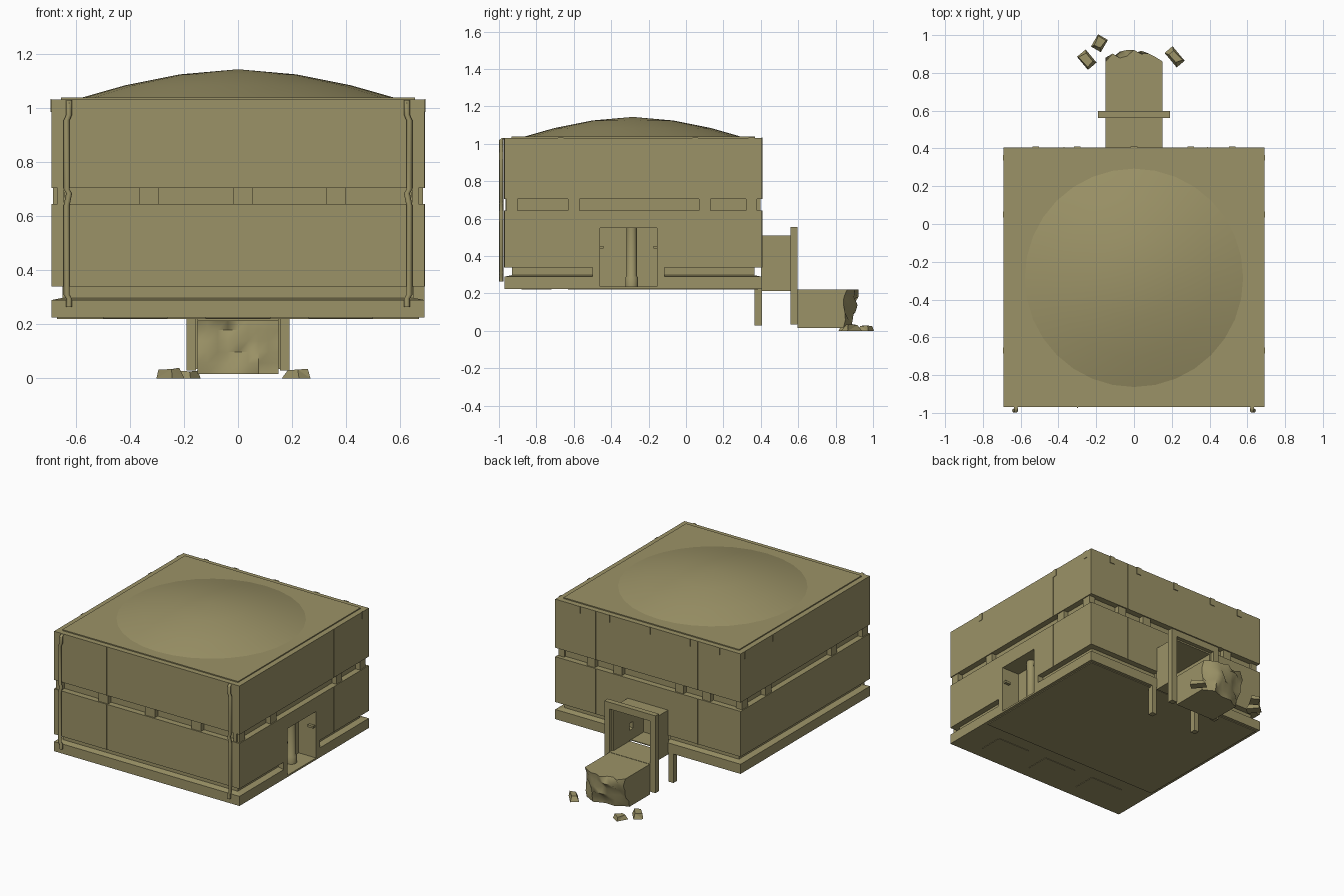
import bpy, bmesh, math, random
from mathutils import Vector

if "Cube" in bpy.data.objects:
    bpy.data.objects.remove(bpy.data.objects["Cube"])

random.seed(4)
mat = bpy.data.materials.new("sandy_tan")
mat.diffuse_color = (0.33, 0.29, 0.135, 1)
mat.use_nodes = True
mat.node_tree.nodes["Principled BSDF"].inputs["Base Color"].default_value = mat.diffuse_color


def finish(name, bm, smooth=None):
    me = bpy.data.meshes.new(name)
    bm.to_mesh(me)
    bm.free()
    me.materials.append(mat)
    ob = bpy.data.objects.new(name, me)
    bpy.context.collection.objects.link(ob)
    if smooth:
        bpy.ops.object.select_all(action='DESELECT')
        ob.select_set(True)
        bpy.context.view_layer.objects.active = ob
        bpy.ops.object.shade_smooth_by_angle(angle=math.radians(smooth))
    return ob


def boxes(name, spans):
    """One object from several (x0, x1, y0, y1, z0, z1) boxes."""
    bm = bmesh.new()
    for x0, x1, y0, y1, z0, z1 in spans:
        for v in bmesh.ops.create_cube(bm, size=1)["verts"]:
            v.co = Vector((x0 + (v.co.x + .5) * (x1 - x0),
                           y0 + (v.co.y + .5) * (y1 - y0),
                           z0 + (v.co.z + .5) * (z1 - z0)))
    return finish(name, bm)


def loft(bm, rings):
    """Skin closed rings of points and cap both ends."""
    vs = [[bm.verts.new(p) for p in r] for r in rings]
    n = len(vs[0])
    for a, b in zip(vs, vs[1:]):
        for i in range(n):
            bm.faces.new((a[i], a[(i + 1) % n], b[(i + 1) % n], b[i]))
    bm.faces.new(vs[0][::-1])
    bm.faces.new(vs[-1])


X, Y0, Y1 = 0.69, -0.97, 0.405

# Building body: square profile with two recessed bands and a raised roof plate
profile = [(.225, 0), (.29, 0), (.298, .04), (.34, .04), (.34, 0), (.645, 0),
           (.645, .04), (.705, .04), (.705, 0), (1.032, 0), (1.032, .036), (1.039, .036)]
bm = bmesh.new()
loft(bm, [[(-X + d, Y0 + d, z), (X - d, Y0 + d, z), (X - d, Y1 - d, z), (-X + d, Y1 - d, z)]
          for z, d in profile])
body = finish("building_body", bm)

# Lower band is filled in beside the side door
boxes("door_surround", [(.64, X, -.50, -.46, .285, .345), (.64, X, -.155, -.115, .285, .345)])

# Openings for the side door and the rear passage
for name, span in (("side_door_cutter", (.56, .8, -.46, -.155, .237, .55)),
                   ("rear_door_cutter", (-.14, .14, .25, .5, .222, .50))):
    c = boxes(name, [span])
    c.hide_render = True
    c.hide_viewport = True
    c.display_type = 'WIRE'
    m = body.modifiers.new(name, 'BOOLEAN')
    m.operation = 'DIFFERENCE'
    m.solver = 'EXACT'
    m.object = c

# Column inside the side door
bm = bmesh.new()
loft(bm, [[(.60 + r * math.cos(a), -.29 + r * math.sin(a), z)
           for a in (math.tau * i / 16 for i in range(16))]
          for z, r in ((.237, .034), (.285, .034), (.295, .027), (.55, .027))])
finish("door_column", bm, 40)
boxes("door_latches", [(.64, .68, -.46, -.44, .44, .455), (.64, .68, -.175, -.155, .44, .455)])

# Blocks inside the middle band
posts = []
for x in (-.33, .018, .362):
    posts.append((x - .036, x + .036, Y0 + .008, Y0 + .05, .645, .705))
for x in (-.655, .655):
    posts.append((x - .012, x + .012, Y0 + .004, Y0 + .05, .645, .705))
for x in (-.43, -.23, .23, .43):
    posts.append((x - .03, x + .03, Y1 - .05, Y1 - .008, .645, .705))
for s in (-1, 1):
    for y in (-.93, -.60, .10, .35):
        a, b = sorted((s * (X - .05), s * (X - .006)))
        posts.append((a, b, y - .03, y + .03, .645, .705))
boxes("band_blocks", posts)

# Small clips under the roof edge
clips = [(x - .018, x + .018, Y1, Y1 + .005, .985, 1.034) for x in (-.52, -.3, 0, .3, .52)]
for s in (-1, 1):
    a, b = sorted((s * X, s * (X + .003)))
    clips += [(a, b, y - .015, y + .015, .985, 1.034) for y in (-.67, .05, .35)]
boxes("roof_clips", clips)

# Panel seams on the walls
seams = []
for z0, z1 in ((.34, .645), (.705, 1.03)):
    seams += [(-.303, -.297, Y0 - .003, Y0, z0, z1)]
    seams += [(x - .003, x + .003, Y1, Y1 + .003, z0, z1) for x in (-.37, .39)]
    seams += [(X, X + .002, .03, .036, z0, z1)]
boxes("wall_seams", seams)

# Shallow roof dome
bm = bmesh.new()
n = 32
rings = [[bm.verts.new((r * math.cos(math.tau * i / n), -.285 + r * math.sin(math.tau * i / n), z))
          for i in range(n)] for r, z in ((.585, 1.037), (.42, 1.084), (.215, 1.125))]
tip = bm.verts.new((0, -.285, 1.144))
for i in range(n):
    j = (i + 1) % n
    for a, b in zip(rings, rings[1:]):
        bm.faces.new((a[i], a[j], b[j], b[i]))
    bm.faces.new((rings[-1][i], rings[-1][j], tip))
finish("roof_dome", bm, 40)

# Conduits down the front corners
for s in (-1, 1):
    bm = bmesh.new()
    path = [(.625, -.975, 1.03), (.625, -.988, 1.02), (.625, -.988, .975), (.634, -.988, .955),
            (.634, -.988, .70), (.625, -.988, .685), (.634, -.988, .64), (.634, -.988, .31),
            (.625, -.988, .295), (.625, -.988, .265)]
    loft(bm, [[(s * x + .011 * math.cos(a), y + .011 * math.sin(a), z)
               for a in (math.tau * i / 8 for i in range(8))] for x, y, z in path])
    finish("front_conduit", bm, 50)

# Underside plate and hatches
boxes("underside_plate", [(-.67, .67, -.63, .385, .22, .226)])
boxes("underside_hatches", [(x - .12, x + .12, -.88, -.72, .222, .226) for x in (-.38, 0, .38)])

# Rear passage, its portal frame and the short legs beneath the wall
boxes("rear_passage", [(-.15, -.14, .40, .57, .215, .51), (.14, .15, .40, .57, .215, .51),
                       (-.15, .15, .40, .57, .50, .51), (-.15, .15, .40, .60, .212, .222)])
boxes("portal_frame", [(-.19, -.15, .56, .597, .035, .555), (.15, .19, .56, .597, .035, .555),
                       (-.15, .15, .56, .597, .51, .555)])
boxes("wall_legs", [(-.19, -.155, .367, .405, .03, .226), (.155, .19, .367, .405, .03, .226)])

# Broken tunnel stub: open at the portal, ragged at the far end
bm = bmesh.new()
nx, nz = 8, 5
grid = []
for j in range(nz + 1):
    row = []
    for i in range(nx + 1):
        u, w = i / nx * 2 - 1, j / nz * 2 - 1
        y = .845 + .05 * math.cos(u * 1.5) + .02 * w + random.uniform(-.025, .025)
        row.append(bm.verts.new((.15 * u, min(y, .94), .118 + .102 * w)))
    grid.append(row)
for j in range(nz):
    for i in range(nx):
        bm.faces.new((grid[j][i], grid[j + 1][i], grid[j + 1][i + 1], grid[j][i + 1]))
rim = (grid[0] + [r[-1] for r in grid[1:]] + grid[-1][-2::-1]
       + [r[0] for r in grid[-2:0:-1]])
near = [bm.verts.new((v.co.x, .595, v.co.z)) for v in rim]
for i in range(len(rim)):
    k = (i + 1) % len(rim)
    bm.faces.new((rim[i], rim[k], near[k], near[i]))
bmesh.ops.recalc_face_normals(bm, faces=bm.faces)
finish("tunnel_stub", bm, 50)

# Loose rubble
for x, y, lx, ly, h, ang in ((-.25, .87, .09, .06, .042, -50), (-.183, .957, .06, .075, .032, -30),
                             (.215, .885, .10, .055, .036, -50)):
    bm = bmesh.new()
    c, s = math.cos(math.radians(ang)), math.sin(math.radians(ang))
    for v in bmesh.ops.create_cube(bm, size=1)["verts"]:
        k = random.uniform(.5, .85) if v.co.z > 0 else 1
        px, py = v.co.x * lx * k, v.co.y * ly * k
        z = h * random.uniform(.75, 1) if v.co.z > 0 else 0
        v.co = (x + c * px - s * py, y + s * px + c * py, z)
    bmesh.ops.triangulate(bm, faces=bm.faces)
    finish("rubble", bm)
